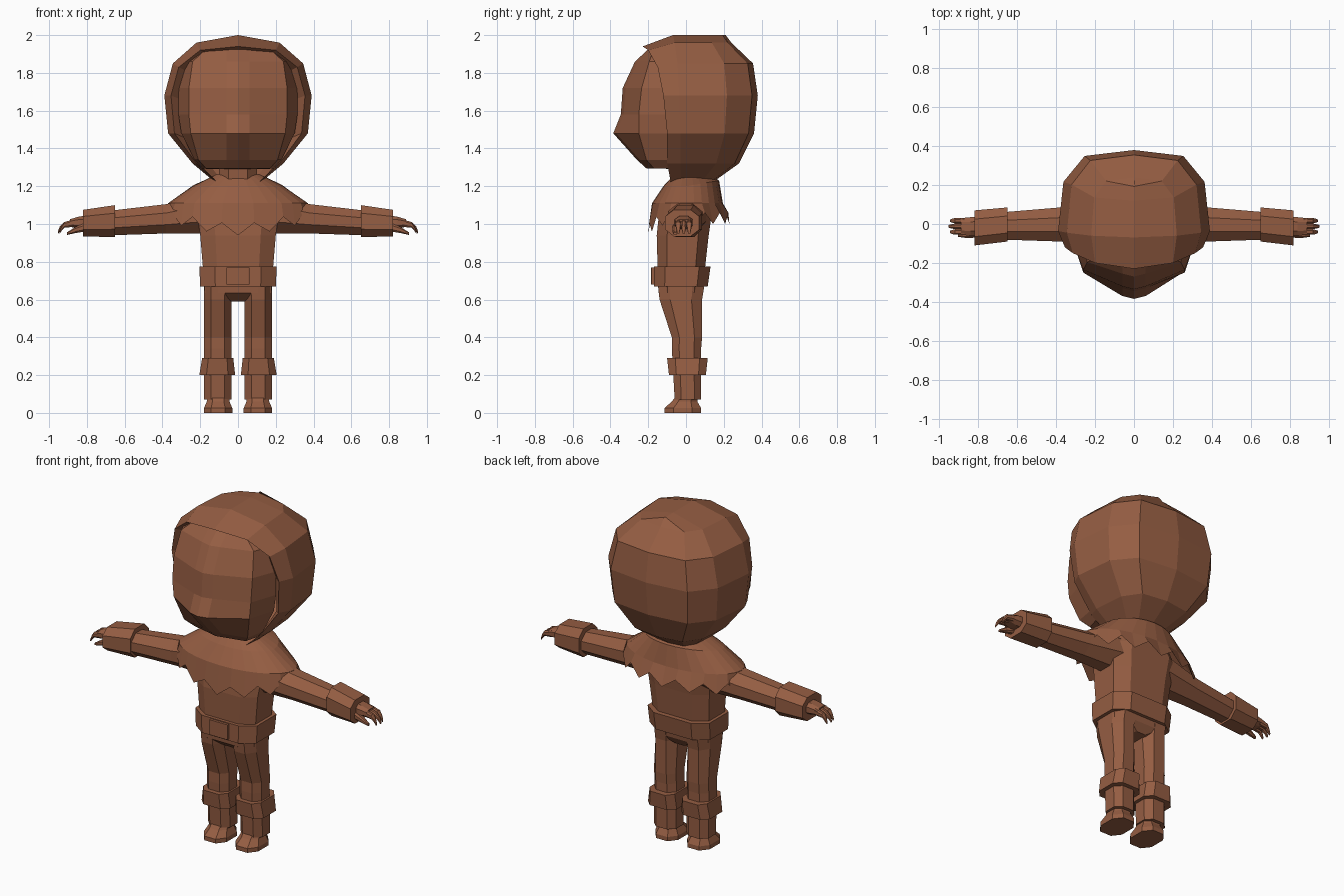
import bpy, bmesh, math

mat = bpy.data.materials.new("brown")
mat.diffuse_color = (0.30, 0.11, 0.055, 1)


def grid(name, rows, closed=False, caps=False):
    """Skin a list of equally long point rows with flat quads."""
    bm = bmesh.new()
    vs = [[bm.verts.new(p) for p in r] for r in rows]
    n = len(rows[0])
    for a, b in zip(vs, vs[1:]):
        for i in range(n if closed else n - 1):
            j = (i + 1) % n
            bm.faces.new((a[i], a[j], b[j], b[i]))
    if caps:
        bm.faces.new(vs[0])
        bm.faces.new(vs[-1])
    bmesh.ops.remove_doubles(bm, verts=bm.verts, dist=0.0005)
    bmesh.ops.recalc_face_normals(bm, faces=bm.faces)
    me = bpy.data.meshes.new(name)
    bm.to_mesh(me)
    bm.free()
    me.materials.append(mat)
    ob = bpy.data.objects.new(name, me)
    bpy.context.collection.objects.link(ob)
    return ob


def tube(name, secs, axis="z", side=1, c=0.5):
    """Eight-sided loft; each section is (position, a0, a1, b0, b1) extents."""
    unit = [(1, -c), (1, c), (c, 1), (-c, 1), (-1, c), (-1, -c), (-c, -1), (c, -1)]
    rows = []
    for t, a0, a1, b0, b1 in secs:
        row = []
        for u, v in unit:
            a = (a0 + a1) / 2 + u * (a1 - a0) / 2
            b = (b0 + b1) / 2 + v * (b1 - b0) / 2
            row.append((side * a, b, t) if axis == "z" else (side * t, a, b))
        rows.append(row)
    return grid(name, rows, True, True)


def mirror_row(half):
    """Half row ending on the centre line -> full row."""
    return half + [(-x, y, z) for x, y, z in half[-2::-1]]


# hair shell: z, half width, front y, back y, drop at the front edge
rows = []
for z, w, yf, yb, drop in [(1.22, .12, -.08, .14, 0), (1.32, .24, -.10, .28, 0),
                           (1.48, .37, -.10, .36, 0), (1.68, .39, -.12, .38, 0),
                           (1.85, .345, -.15, .355, .02), (1.96, .22, -.20, .24, .04),
                           (2.0, 0, -.23, .21, .06)]:
    half = [(.78 * w, yf + .05, z - drop - .02), (.91 * w, yf, z - drop),
            (w, yf * .3, z), (.93 * w, yb * .57, z), (.65 * w, yb * .92, z), (0, yb, z)]
    rows.append(mirror_row(half))
grid("hair", rows)

# face: z, centre y, corner x, corner y, edge x
rows = [[(x, 0, 1.29) for x in (.15, .12, .05, 0, -.05, -.12, -.15)]]
for z, yc, cx, cy, ex in [(1.295, -.21, .17, -.17, .19), (1.34, -.26, .21, -.21, .23),
                          (1.48, -.385, .25, -.25, .30), (1.58, -.345, .26, -.25, .315),
                          (1.72, -.335, .26, -.235, .315), (1.86, -.27, .24, -.195, .28),
                          (1.925, -.20, .17, -.17, .2)]:
    rows.append(mirror_row([(ex, -.09, z), (cx, cy, z), (.06, yc + .015, z), (0, yc, z)]))
grid("face", rows)

# neck
tube("neck", [(1.12, -.12, .12, -.09, .13), (1.22, -.1, .1, -.08, .12),
              (1.34, -.1, .1, -.09, .12)])

# shawl with a ragged hem
N = 28
rows = []
for k, (z, rx, yf, yb) in enumerate([(1.265, .11, .06, .14), (1.20, .24, .12, .175),
                                     (1.11, .37, .18, .195), (1.03, .385, .20, .23)]):
    row = []
    for i in range(N):
        t = 2 * math.pi * i / N
        s, c = math.sin(t), math.cos(t)
        zz = z - .04 * max(0, -c)*(k == 0)
        if k == 3:
            zz += (.03 if i % 2 else -.03) - .06 * max(0, c) ** 4
        row.append((rx * s, -yf * c if c > 0 else -yb * c, zz + (.03 * max(0, -c) if k < 2 else 0)))
    rows.append(row)
grid("shawl", rows, True)

# torso, belt, buckle and hips
tube("torso", [(1.2, -.15, .15, -.08, .12), (1.08, -.22, .22, -.14, .14),
               (.94, -.2, .2, -.155, .12), (.76, -.185, .185, -.15, .1)], c=.6)
tube("belt", [(.67, -.2, .2, -.17, .115), (.775, -.205, .205, -.17, .13)], c=.6)
tube("buckle", [(.68, -.06, .06, -.185, -.15), (.77, -.06, .06, -.185, -.15)], c=.9)
tube("hips", [(.7, -.18, .18, -.15, .1), (.635, -.175, .175, -.145, .09),
              (.59, -.05, .05, -.09, .06)], c=.6)

for side, tag in ((1, "left"), (-1, "right")):
    # legs with cuffs and shoes
    tube(tag + "_leg", [(.69, .03, .18, -.15, .1), (.6, .035, .18, -.14, .085),
                        (.4, .035, .18, -.075, .085), (.34, .035, .18, -.075, .08),
                        (.07, .035, .18, -.06, .08)], side=side)
    tube(tag + "_leg_cuff", [(.2, .015, .205, -.09, .105), (.29, .025, .19, -.1, .115)],
         side=side, c=.6)
    tube(tag + "_shoe", [(0, .03, .18, -.115, .08), (.025, .03, .18, -.115, .08),
                         (.06, .045, .165, -.075, .06), (.08, .045, .165, -.06, .06)],
         side=side)
    # arms with cuffs
    tube(tag + "_arm", [(.14, -.11, .11, .95, 1.17), (.38, -.09, .085, .95, 1.105),
                        (.68, -.08, .06, .94, 1.07)], "x", side, .4)
    tube(tag + "_arm_cuff", [(.65, -.09, .085, .93, 1.1), (.82, -.11, .07, .935, 1.075)],
         "x", side, .5)
    # hands: palm, curled fingers and thumb
    tube(tag + "_palm", [(.79, -.055, .035, .97, 1.045), (.84, -.06, .035, .975, 1.04),
                         (.89, -.055, .03, .985, 1.025)], "x", side)
    for k in range(3):
        y = -.055 + .029 * k
        tip = .953 - .008 * abs(k - 1)
        tube(tag + "_finger_%d" % (k + 1), [(.87, y, y + .029, .985, 1.025),
             (.92, y, y + .028, .98, 1.01), (tip - .01, y + .004, y + .024, .962, .988),
             (tip, y + .008, y + .02, .948, .962)], "x", side)
    tube(tag + "_thumb", [(.81, -.07, -.03, .96, 1.005), (.86, -.072, -.04, .952, .985),
                          (.905, -.066, -.048, .942, .956)], "x", side)
